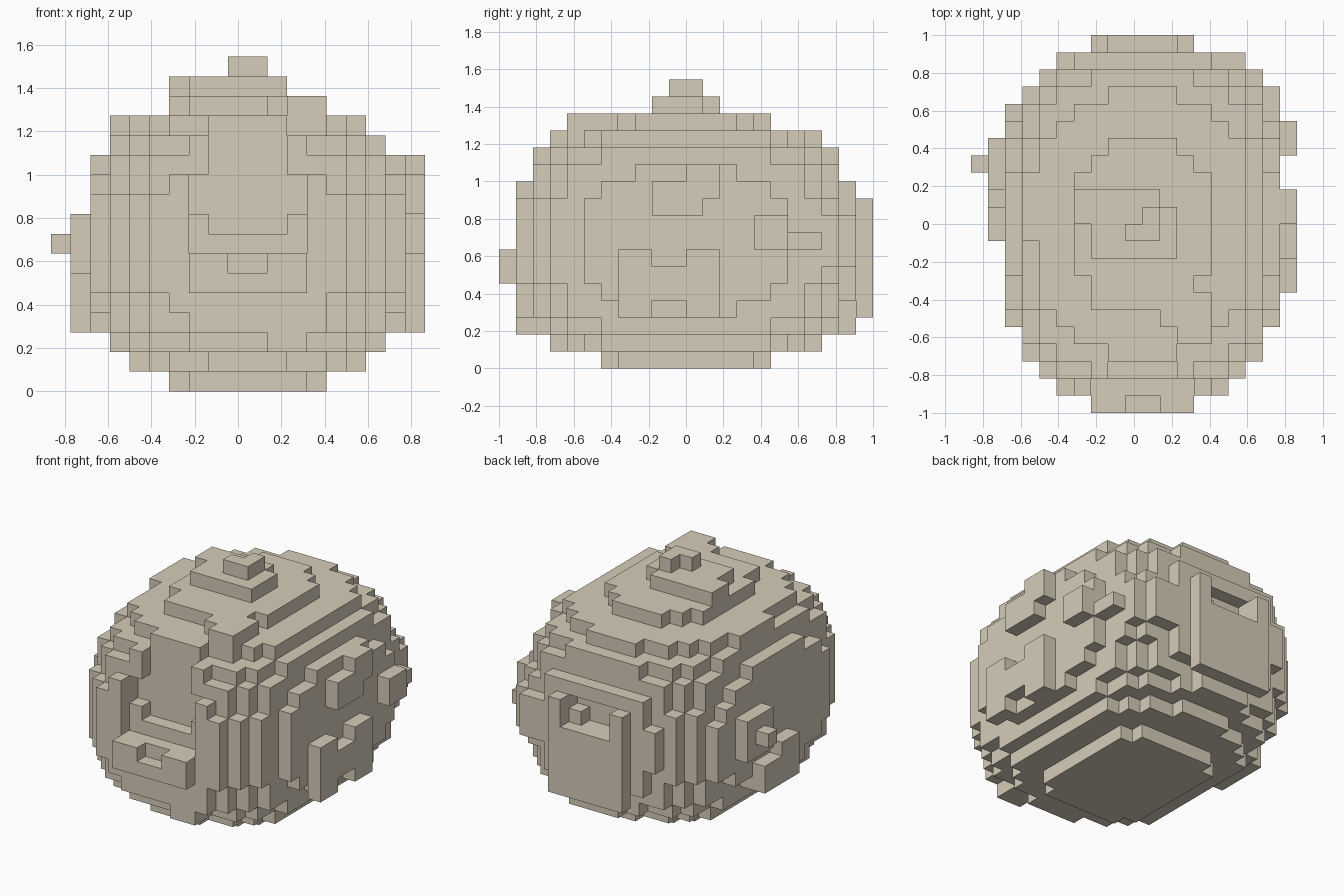
import bpy
import bmesh
from itertools import product
from math import radians
from mathutils import Vector

cube = bpy.data.objects.get("Cube")
if cube:
    bpy.data.objects.remove(cube)

CELL = 1 / 11                       # edge of one block
ORIGIN = Vector((9.5, 11, 0))       # grid point placed at the world origin
GRID = (19, 22, 17)
blocks = set()


def box(x, y, z):
    """Grid cells between pairs of edges."""
    return set(product(range(*x), range(*y), range(*z)))


def add(*boxes):
    for b in boxes:
        blocks.update(box(*b))


def cut(*boxes):
    for b in boxes:
        blocks.difference_update(box(*b))


# Body: a slightly squared ellipsoid of blocks
centre, radii, power = (10, 11, 7.5), (8.2, 10.4, 7.5), 2.7
for cell in product(*map(range, GRID)):
    if sum(abs((c + 0.5 - m) / r) ** power
           for c, m, r in zip(cell, centre, radii)) <= 1:
        blocks.add(cell)

# Crown: stepped corners on the top layer, and the lobe reaching forward
for left, right in ((6, 7), (13, 14)):
    cut(((left, right), (14, 16), (14, 15)), ((left, right), (6, 8), (14, 15)))
cut(((7, 8), (15, 16), (14, 15)), ((12, 13), (15, 16), (14, 15)))
add(((11, 14), (5, 7), (14, 15)), ((12, 14), (4, 5), (13, 15)))

# Peak: two small steps
add(((6, 11), (11, 13), (15, 16)), ((7, 12), (9, 12), (15, 16)),
    ((9, 11), (10, 11), (16, 17)), ((10, 11), (11, 12), (16, 17)))

# Front: flat face with a tall hollow, and a notched ledge below
add(((5, 15), (1, 2), (5, 10)), ((6, 14), (1, 2), (4, 11)),
    ((7, 14), (1, 2), (3, 4)), ((11, 13), (1, 2), (2, 3)))
cut(((7, 13), (0, 2), (7, 11)), ((8, 12), (0, 3), (8, 13)),
    ((7, 13), (0, 3), (9, 11)))
add(((7, 13), (0, 1), (5, 7)))
cut(((9, 11), (0, 1), (6, 7)))

# Back: raised slab with a deep notch between two upright ends
cut(((0, 19), (20, 22), (11, 12)))
add(((7, 13), (21, 22), (3, 10)), ((8, 12), (20, 21), (2, 3)))
cut(((8, 12), (20, 22), (8, 10)))
add(((11, 12), (20, 21), (8, 9)))

# Back corners: extra upright blocks
add(((15, 16), (20, 21), (6, 9)), ((16, 17), (19, 20), (6, 9)),
    ((2, 3), (17, 18), (5, 9)))

# Left side: three ragged lumps
add(((18, 19), (7, 13), (3, 7)), ((18, 19), (9, 13), (9, 11)),
    ((18, 19), (11, 13), (11, 12)), ((18, 19), (15, 17), (7, 9)),
    ((17, 18), (17, 19), (7, 8)))
cut(((18, 19), (9, 11), (6, 7)), ((18, 19), (9, 11), (3, 4)),
    ((18, 19), (12, 13), (9, 10)))

# Right side: two lumps, a single stud and a shoulder strip
add(((1, 2), (13, 16), (6, 9)), ((0, 1), (14, 15), (7, 8)),
    ((1, 2), (10, 14), (3, 5)), ((1, 2), (10, 12), (5, 6)),
    ((3, 4), (10, 14), (13, 14)))

# Skin: one square for every exposed block side
bm = bmesh.new()
for cell in blocks:
    for axis, side in product(range(3), (0, 1)):
        near = list(cell)
        near[axis] += 2 * side - 1
        if tuple(near) in blocks:
            continue
        u, v = (axis + 1) % 3, (axis + 2) % 3
        corners = []
        for a, b in ((0, 0), (1, 0), (1, 1), (0, 1)):
            p = Vector(cell)
            p[axis] += side
            p[u] += a
            p[v] += b
            corners.append(bm.verts.new((p - ORIGIN) * CELL))
        bm.faces.new(corners if side else corners[::-1])
bmesh.ops.remove_doubles(bm, verts=bm.verts, dist=CELL / 100)
bmesh.ops.dissolve_limit(bm, angle_limit=radians(1),
                         verts=bm.verts, edges=bm.edges)

mesh = bpy.data.meshes.new("boulder")
bm.to_mesh(mesh)
bm.free()
boulder = bpy.data.objects.new("boulder", mesh)
bpy.context.collection.objects.link(boulder)

# Stone colour
stone = bpy.data.materials.new("pale stone")
stone.use_nodes = True
colour = (0.67, 0.61, 0.49, 1)
stone.diffuse_color = colour
stone.node_tree.nodes["Principled BSDF"].inputs["Base Color"].default_value = colour
mesh.materials.append(stone)
